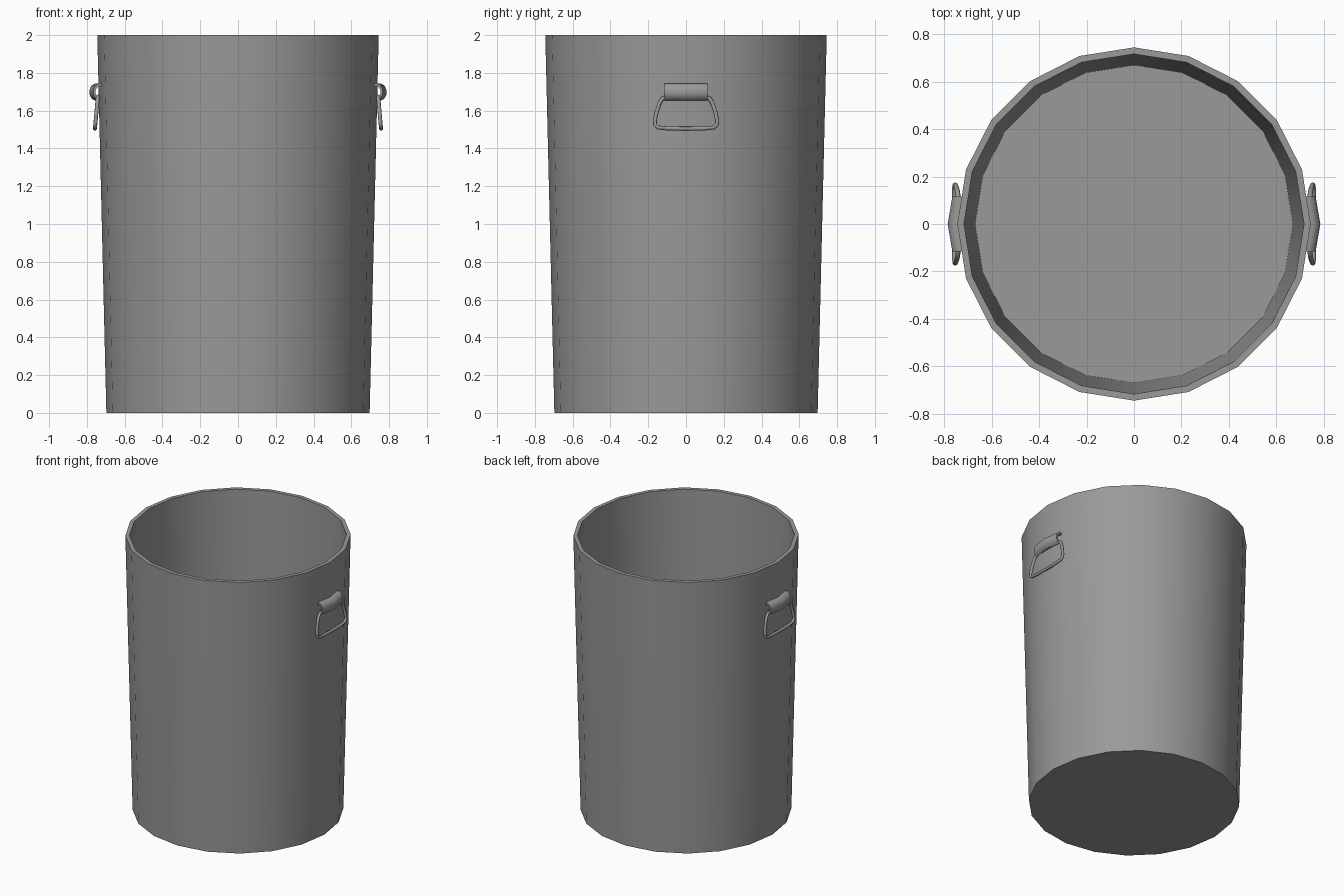
import bpy, bmesh, math
from mathutils import Vector

cube = bpy.data.objects.get("Cube")
if cube:
    bpy.data.objects.remove(cube, do_unlink=True)

steel = bpy.data.materials.new("grey steel")
steel.use_nodes = True
GREY = (0.32, 0.32, 0.32, 1)
steel.diffuse_color = GREY
steel.node_tree.nodes["Principled BSDF"].inputs["Base Color"].default_value = GREY


def finish(name, bm, angle):
    """Turn a bmesh into a smooth shaded steel object with sharp corners."""
    bmesh.ops.recalc_face_normals(bm, faces=bm.faces)
    mesh = bpy.data.meshes.new(name)
    bm.to_mesh(mesh)
    bm.free()
    obj = bpy.data.objects.new(name, mesh)
    bpy.context.collection.objects.link(obj)
    mesh.materials.append(steel)
    bpy.ops.object.select_all(action="DESELECT")
    obj.select_set(True)
    bpy.context.view_layer.objects.active = obj
    bpy.ops.object.shade_smooth_by_angle(angle=math.radians(angle))
    return obj


def bridge(bm, a, b):
    for i in range(len(a)):
        j = (i + 1) % len(a)
        bm.faces.new((a[i], a[j], b[j], b[i]))


# Tapered open bin: outer wall, rim, inner wall, floor
SIDES = 20
bm = bmesh.new()
rings = []
for r, z in ((0.697, 0), (0.745, 2), (0.717, 2), (0.67, 0.03)):
    rings.append([bm.verts.new((r * math.cos(math.tau * i / SIDES),
                                r * math.sin(math.tau * i / SIDES), z))
                  for i in range(SIDES)])
for a, b in zip(rings, rings[1:]):
    bridge(bm, a, b)
bm.faces.new(rings[0])
bm.faces.new(rings[-1])
finish("bin_body", bm, 30)


def add_clip(side, name):
    """Curled sheet that follows the wall and holds the handle ring."""
    outer = [(0.722, 1.742), (0.758, 1.744), (0.776, 1.732), (0.786, 1.71),
             (0.785, 1.684), (0.775, 1.664), (0.76, 1.655)]
    inner = [(0.757, 1.667), (0.767, 1.674), (0.773, 1.688), (0.774, 1.707),
             (0.767, 1.722), (0.755, 1.731), (0.722, 1.73)]
    bm = bmesh.new()
    loops = [[bm.verts.new((side * (x - 0.17 * abs(y)), y, z))
              for x, z in outer + inner] for y in (-0.115, 0, 0.115)]
    for a, b in zip(loops, loops[1:]):
        bridge(bm, a, b)
    bm.faces.new(loops[0])
    bm.faces.new(loops[-1])
    finish(name, bm, 40)


def add_ring(side, name):
    """Round wire bent into a rounded trapezoid, leaning off the wall."""
    half = [(0.0, 1.675), (0.1, 1.675), (0.125, 1.664), (0.14, 1.64),
            (0.155, 1.595), (0.165, 1.548), (0.163, 1.524), (0.148, 1.511),
            (0.1, 1.506), (0.0, 1.505)]
    path = half + [(-y, z) for y, z in half[-2:0:-1]]
    pts = [Vector((side * (0.742 + 0.09 * (1.675 - z)), y, z)) for y, z in path]
    normal = Vector((side, 0, 0.09)).normalized()
    bm = bmesh.new()
    loops = []
    for i, p in enumerate(pts):
        tangent = (pts[(i + 1) % len(pts)] - pts[i - 1]).normalized()
        across = tangent.cross(normal)
        loops.append([bm.verts.new(p + 0.0105 * (math.cos(t) * normal + math.sin(t) * across))
                      for t in (math.tau * k / 8 for k in range(8))])
    for i, loop in enumerate(loops):
        bridge(bm, loop, loops[(i + 1) % len(loops)])
    finish(name, bm, 60)


for side, label in ((1, "left"), (-1, "right")):
    add_clip(side, label + "_handle_clip")
    add_ring(side, label + "_handle_ring")
